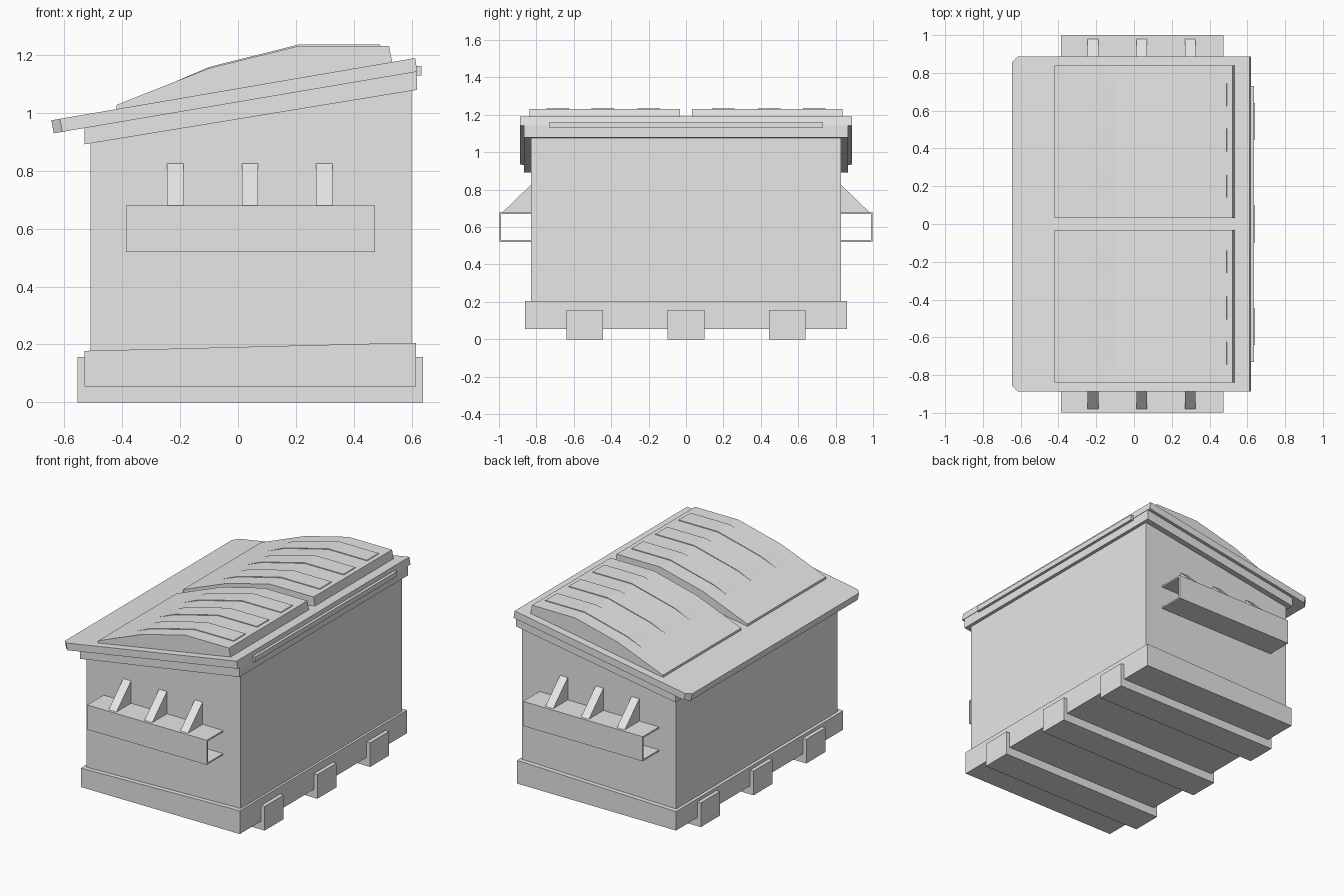
import bpy, bmesh

cube = bpy.data.objects.get("Cube")
if cube:
    bpy.data.objects.remove(cube, do_unlink=True)

grey = bpy.data.materials.new("plain_grey")
grey.use_nodes = True
grey.diffuse_color = (0.8, 0.8, 0.8, 1)
grey.node_tree.nodes["Principled BSDF"].inputs["Base Color"].default_value = (0.8, 0.8, 0.8, 1)


def extrude(name, outline, low, high, axis="y", chamfer_x=None):
    """Extrude an outline along y (points are x, z) or x (points are y, z)."""
    bm = bmesh.new()
    place = (lambda a, b, t: (a, t, b)) if axis == "y" else (lambda a, b, t: (t, a, b))
    rings = [[bm.verts.new(place(a, b, t)) for a, b in outline] for t in (low, high)]
    bm.faces.new(rings[0])
    bm.faces.new(rings[1][::-1])
    for i in range(len(outline)):
        j = (i + 1) % len(outline)
        bm.faces.new((rings[0][i], rings[1][i], rings[1][j], rings[0][j]))
    bmesh.ops.recalc_face_normals(bm, faces=bm.faces)
    if chamfer_x is not None:
        # Cut the upright corner edges beyond the given x
        edges = [e for e in bm.edges if all(v.co.x < chamfer_x for v in e.verts)
                 and abs(e.verts[0].co.y - e.verts[1].co.y) < 0.001]
        bmesh.ops.bevel(bm, geom=edges, offset=0.03, segments=1, affect="EDGES")
    mesh = bpy.data.meshes.new(name)
    bm.to_mesh(mesh)
    bm.free()
    mesh.materials.append(grey)
    obj = bpy.data.objects.new(name, mesh)
    bpy.context.collection.objects.link(obj)
    return obj


def box(name, x, y, z):
    return extrude(name, [(x[0], z[0]), (x[1], z[0]), (x[1], z[1]), (x[0], z[1])], *y)


# Container with sloping top, base skirt and rim
extrude("container_body", [(-0.51, 0.06), (0.6, 0.06), (0.6, 1.1), (-0.51, 0.92)], -0.83, 0.83)
extrude("base_skirt", [(-0.53, 0.055), (0.615, 0.055), (0.615, 0.205), (0.55, 0.205),
                       (-0.53, 0.178)], -0.86, 0.86)
extrude("top_rim", [(-0.53, 0.892), (0.618, 1.08), (0.618, 1.15), (-0.53, 0.955)], -0.867, 0.867)

# Lid plate, overhanging the low side with cut corners
extrude("lid_plate", [(-0.637, 0.93), (0.62, 1.143), (0.612, 1.19), (-0.645, 0.975)],
        -0.888, 0.888, chamfer_x=-0.6)
box("hinge_bar", (0.6, 0.635), (-0.73, 0.73), (1.13, 1.163))

# Skids under the base
for y in (-0.542, 0, 0.542):
    box("skid", (-0.555, 0.64), (y - 0.098, y + 0.098), (0, 0.157))

# Two raised lid panels with shallow ribs
crown = [(-0.42, 1.028), (-0.1, 1.155), (0.21, 1.232), (0.522, 1.232)]
rib_crown = [(-0.4, 1.03), (-0.1, 1.159), (0.21, 1.237), (0.49, 1.237), (0.51, 1.2)]
for side in (-1, 1):
    extrude("lid_panel", [(-0.42, 1.0)] + crown + [(0.535, 1.165)],
            *sorted((side * 0.032, side * 0.838)))
    for y in (0.2, 0.445, 0.685):
        extrude("lid_rib", rib_crown, side * y - 0.06, side * y + 0.06)

# Lifting pockets with gusset braces at both ends
for side in (-1, 1):
    span = (-0.387, 0.474)
    inner, outer = side * 0.825, side * 0.998
    ends = sorted((inner, outer))
    box("pocket_top", span, ends, (0.67, 0.68))
    box("pocket_bottom", span, ends, (0.52, 0.53))
    box("pocket_face", span, sorted((side * 0.988, outer)), (0.52, 0.68))
    for x in (-0.217, 0.041, 0.298):
        extrude("pocket_brace", [(inner, 0.675), (side * 0.985, 0.675), (inner, 0.83)],
                x - 0.028, x + 0.028, axis="x")
